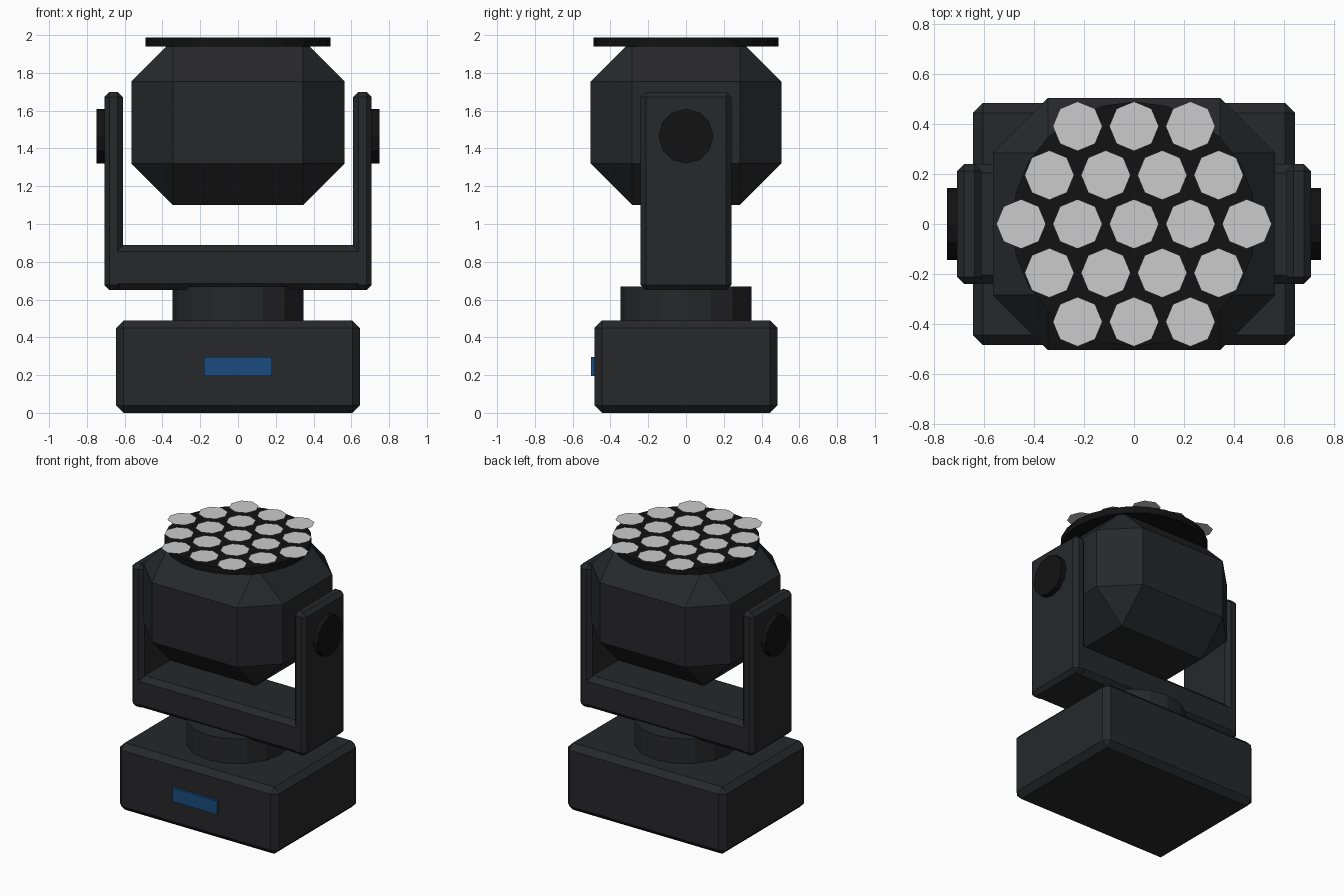
import bpy, math

if "Cube" in bpy.data.objects:
    bpy.data.objects.remove(bpy.data.objects["Cube"])


def material(name, r, g, b):
    m = bpy.data.materials.new(name)
    m.diffuse_color = (r, g, b, 1)
    m.use_nodes = True
    m.node_tree.nodes["Principled BSDF"].inputs["Base Color"].default_value = m.diffuse_color
    return m


CASING = material("casing", 0.02, 0.021, 0.023)
BLACK = material("black", 0.006, 0.006, 0.006)
BLUE = material("display_blue", 0.01, 0.07, 0.21)


def box(name, lo, hi, mat, chamfer=0):
    size = [b - a for a, b in zip(lo, hi)]
    mid = [(a + b) / 2 for a, b in zip(lo, hi)]
    bpy.ops.mesh.primitive_cube_add(size=1, location=mid)
    ob = bpy.context.object
    ob.name = name
    ob.scale = size
    bpy.ops.object.transform_apply(location=False, rotation=False, scale=True)
    ob.data.materials.append(mat)
    if chamfer:
        bev = ob.modifiers.new("chamfer", 'BEVEL')
        bev.width = chamfer
        bev.segments = 1
    return ob


def cylinder(name, radius, depth, loc, sides, mat, rot=(0, 0, 0)):
    bpy.ops.mesh.primitive_cylinder_add(vertices=sides, radius=radius, depth=depth,
                                        location=loc, rotation=rot)
    ob = bpy.context.object
    ob.name = name
    ob.data.materials.append(mat)
    return ob


# Base with display, and the turning neck
box("base", (-0.645, -0.485, 0), (0.645, 0.485, 0.49), CASING, 0.04)
box("display", (-0.18, -0.503, 0.195), (0.18, -0.475, 0.295), BLUE)
cylinder("neck", 0.348, 0.20, (0, 0, 0.57), 16, CASING)

# Yoke: cross bar, two arms and their pivot caps
box("yoke_bar", (-0.70, -0.24, 0.65), (0.70, 0.24, 0.89), CASING, 0.035)
for side, s in (("left", -1), ("right", 1)):
    xs = sorted((0.61 * s, 0.708 * s))
    box(f"yoke_arm_{side}", (xs[0], -0.24, 0.65), (xs[1], 0.24, 1.70), CASING, 0.028)
    cylinder(f"pivot_cap_{side}", 0.145, 0.10, (0.698 * s, 0, 1.465), 12, BLACK,
             (0, math.pi / 2, 0))

# Chamfered head with round front plate
box("head", (-0.565, -0.505, 1.10), (0.565, 0.505, 1.975), CASING, 0.22)
cylinder("lens_plate", 0.49, 0.048, (0, 0, 1.963), 24, BLACK)

# Hexagonal arrangement of flat eight-sided lenses
PITCH = 0.226
for row in range(-2, 3):
    count = 5 - abs(row)
    for i in range(count):
        x = (i - (count - 1) / 2) * PITCH
        y = row * PITCH * math.sqrt(3) / 2
        bpy.ops.mesh.primitive_circle_add(vertices=8, radius=0.099, fill_type='NGON',
                                          location=(x, y, 2.0))
        bpy.context.object.name = f"lens_{row + 3}_{i + 1}"
